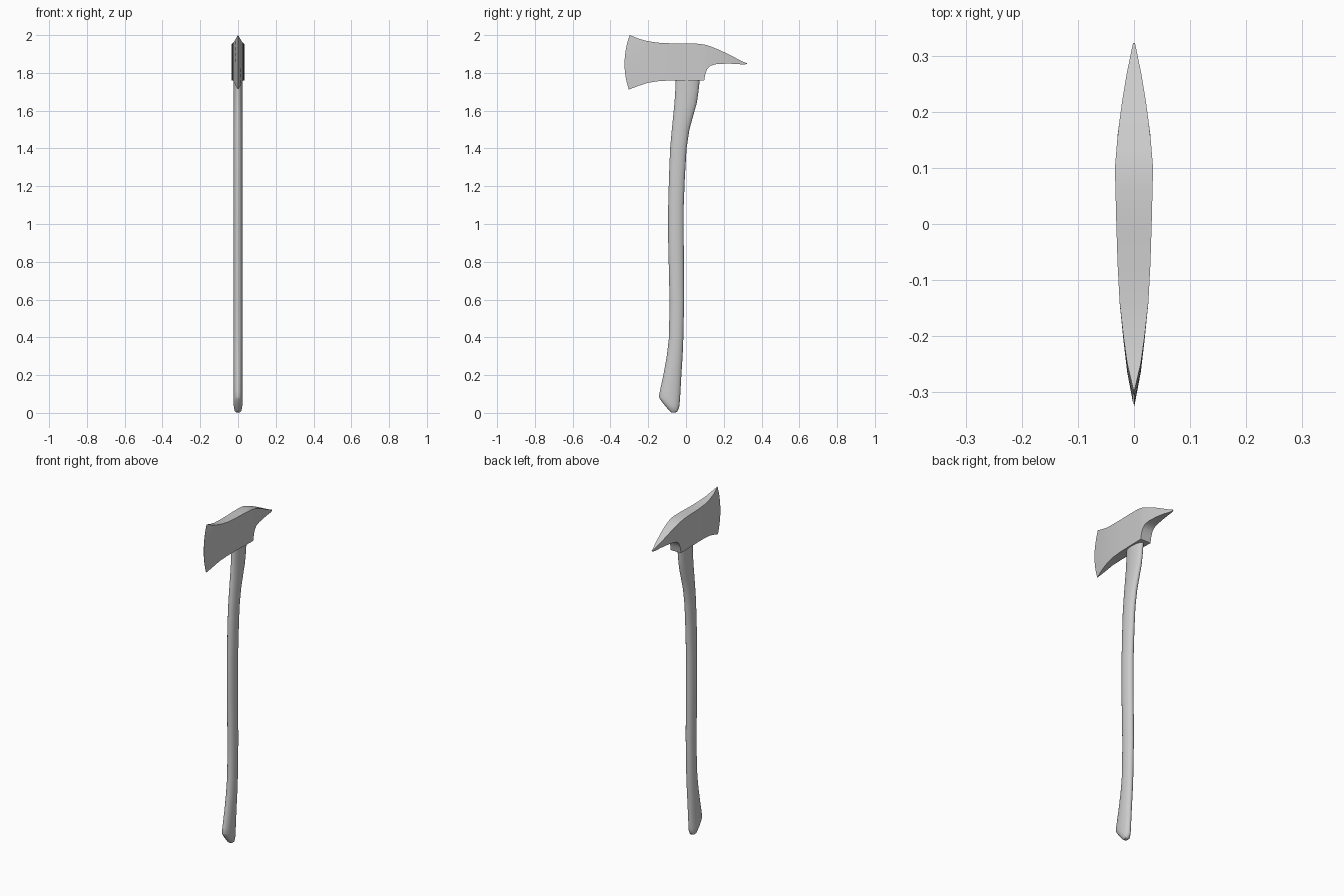
import bpy, bmesh, math


def loft(name, rings, angle):
    """Skin a list of equal-length closed rings and cap both ends."""
    bm = bmesh.new()
    loops = [[bm.verts.new(p) for p in ring] for ring in rings]
    n = len(loops[0])
    for a, b in zip(loops, loops[1:]):
        for i in range(n):
            j = (i + 1) % n
            bm.faces.new((a[i], a[j], b[j], b[i]))
    bm.faces.new(loops[0])
    bm.faces.new(loops[-1])
    bmesh.ops.remove_doubles(bm, verts=bm.verts, dist=0.0002)
    bmesh.ops.recalc_face_normals(bm, faces=bm.faces)
    mesh = bpy.data.meshes.new(name)
    bm.to_mesh(mesh)
    bm.free()
    obj = bpy.data.objects.new(name, mesh)
    bpy.context.collection.objects.link(obj)
    bpy.ops.object.select_all(action='DESELECT')
    obj.select_set(True)
    bpy.context.view_layer.objects.active = obj
    bpy.ops.object.shade_smooth_by_angle(angle=math.radians(angle))
    return obj


# Handle: oval sections (front y, z, back y, z, half width)
handle = [
    (-0.078, 0.003, -0.056, 0.002, 0.010),
    (-0.092, 0.015, -0.046, 0.007, 0.018),
    (-0.122, 0.052, -0.037, 0.025, 0.023),
    (-0.138, 0.073, -0.034, 0.045, 0.024),
    (-0.144, 0.086, -0.032, 0.070, 0.024),
    (-0.137, 0.120, -0.029, 0.120, 0.024),
    (-0.118, 0.210, -0.024, 0.210, 0.024),
    (-0.102, 0.300, -0.018, 0.300, 0.024),
    (-0.090, 0.400, -0.014, 0.400, 0.024),
    (-0.087, 0.600, -0.010, 0.600, 0.024),
    (-0.094, 0.900, -0.012, 0.900, 0.024),
    (-0.094, 1.100, -0.012, 1.100, 0.024),
    (-0.090, 1.250, -0.006, 1.250, 0.024),
    (-0.084, 1.400, 0.003, 1.400, 0.024),
    (-0.075, 1.500, 0.018, 1.500, 0.024),
    (-0.067, 1.580, 0.040, 1.580, 0.024),
    (-0.061, 1.640, 0.057, 1.640, 0.024),
    (-0.057, 1.700, 0.066, 1.700, 0.024),
    (-0.055, 1.790, 0.076, 1.790, 0.024),
]
rings = []
for y0, z0, y1, z1, w in handle:
    ring = []
    for k in range(24):
        a = math.tau * k / 24
        c = math.cos(a) * 0.5
        ring.append((w * math.sin(a), (y0 + y1) / 2 + c * (y1 - y0),
                     (z0 + z1) / 2 + c * (z1 - z0)))
    rings.append(ring)
loft("handle", rings, 40)

# Head: plan taper (y, half width)
taper = [(-0.325, 0.0005), (-0.30, 0.004), (-0.25, 0.012), (-0.16, 0.0245),
         (-0.08, 0.029), (0.0, 0.0315), (0.10, 0.034), (0.16, 0.029),
         (0.22, 0.021), (0.28, 0.011), (0.325, 0.001)]


def half_width(y):
    for (a, wa), (b, wb) in zip(taper, taper[1:]):
        if y <= b:
            return wa + (wb - wa) * max(0, y - a) / (b - a)
    return taper[-1][1]


# Head: stations (bottom y, z, top y, z, forward bulge) from blade to pick
stations = [
    (-0.303, 1.712, -0.298, 2.000, 0.025),
    (-0.250, 1.732, -0.248, 1.980, 0.015),
    (-0.200, 1.748, -0.200, 1.967, 0.006),
    (-0.140, 1.757, -0.140, 1.959, 0),
    (-0.070, 1.760, -0.070, 1.956, 0),
    (0.000, 1.760, 0.000, 1.956, 0),
    (0.070, 1.760, 0.070, 1.954, 0),
    (0.096, 1.760, 0.100, 1.949, 0),
    (0.102, 1.793, 0.115, 1.945, 0),
    (0.112, 1.820, 0.130, 1.940, 0),
    (0.130, 1.838, 0.150, 1.932, 0),
    (0.160, 1.846, 0.180, 1.920, 0),
    (0.210, 1.849, 0.220, 1.901, 0),
    (0.260, 1.848, 0.265, 1.878, 0),
    (0.305, 1.844, 0.305, 1.858, 0),
    (0.322, 1.847, 0.323, 1.851, 0),
]
ROWS = 8
rings = []
for i, (y0, z0, y1, z1, bulge) in enumerate(stations):
    side = []
    for r in range(ROWS + 1):
        t = r / ROWS
        y = y0 + (y1 - y0) * t - bulge * (1 - (2 * t - 1) ** 2)
        w = 0.0005 if i == 0 else half_width(y + bulge * (1 - (2 * t - 1) ** 2))
        side.append((w, y, z0 + (z1 - z0) * t))
    rings.append(side + [(-x, y, z) for x, y, z in reversed(side)])
loft("axe_head", rings, 35)
